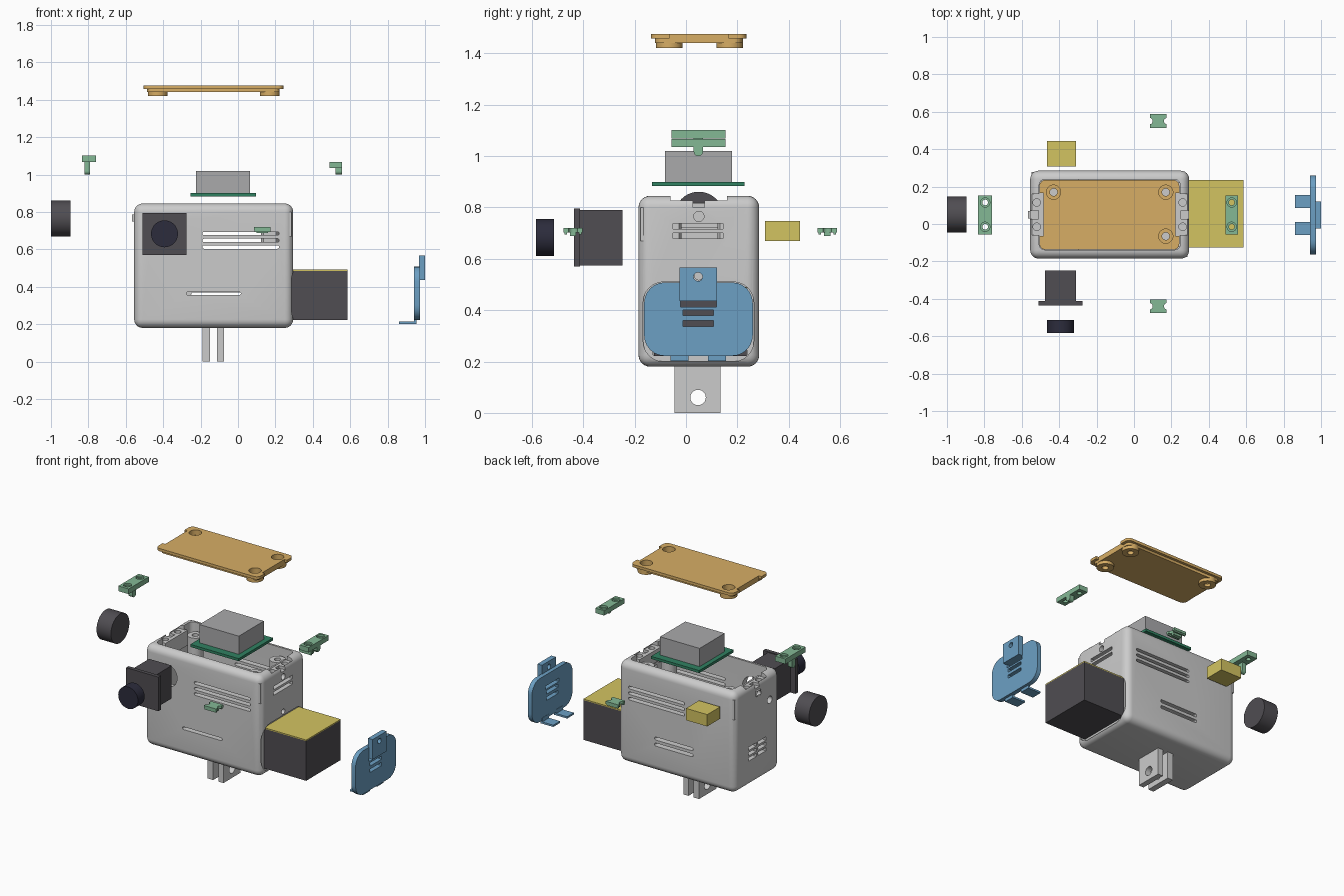
import bpy, bmesh, math
from mathutils import Matrix

if "Cube" in bpy.data.objects:
    bpy.data.objects.remove(bpy.data.objects["Cube"])

def mat(name, r, g, b):
    m = bpy.data.materials.new(name)
    m.diffuse_color = (r, g, b, 1)
    m.use_nodes = True
    m.node_tree.nodes["Principled BSDF"].inputs["Base Color"].default_value = m.diffuse_color
    return m

TAN = mat("tan", .68, .42, .13)
GREEN = mat("green", .23, .48, .30)
BLUE = mat("blue", .15, .35, .55)
DARK = mat("dark", .08, .075, .085)
NAVY = mat("navy", .025, .025, .045)
YELLOW = mat("yellow", .65, .55, .12)
PCB = mat("board", .03, .22, .12)
STEEL = mat("steel", .40, .40, .41)

def finish(bm, name, m):
    me = bpy.data.meshes.new(name)
    bm.to_mesh(me)
    bm.free()
    o = bpy.data.objects.new(name, me)
    bpy.context.collection.objects.link(o)
    if m:
        me.materials.append(m)
    return o

def box(name, x, y, z, m=None, r=0, axis=None, seg=6):
    """Box from ranges; bevel all edges, or only those along one axis."""
    bm = bmesh.new()
    bmesh.ops.create_cube(bm, size=1)
    for v in bm.verts:
        for i, (a, b) in enumerate((x, y, z)):
            v.co[i] = a if v.co[i] < 0 else b
    if r:
        es = [e for e in bm.edges if axis is None or
              abs((e.verts[0].co - e.verts[1].co).normalized()[axis]) > .9]
        bmesh.ops.bevel(bm, geom=es, offset=r, segments=seg, profile=.5, affect='EDGES')
    return finish(bm, name, m)

def cyl(name, c, r, h, axis=2, m=None, n=40):
    bm = bmesh.new()
    bmesh.ops.create_cone(bm, cap_ends=True, segments=n, radius1=r, radius2=r, depth=h)
    rot = {0: Matrix.Rotation(math.pi / 2, 4, 'Y'), 1: Matrix.Rotation(math.pi / 2, 4, 'X'),
           2: Matrix.Identity(4)}[axis]
    bmesh.ops.transform(bm, matrix=Matrix.Translation(c) @ rot, verts=bm.verts)
    return finish(bm, name, m)

def boolean(o, tools, op='DIFFERENCE'):
    for t in tools:
        mod = o.modifiers.new("b", 'BOOLEAN')
        mod.operation, mod.object, mod.solver = op, t, 'EXACT'
        bpy.context.view_layer.objects.active = o
        bpy.ops.object.modifier_apply(modifier=mod.name)
        bpy.data.objects.remove(t, do_unlink=True)
    return o

def smooth(o):
    bpy.ops.object.select_all(action='DESELECT')
    o.select_set(True)
    bpy.context.view_layer.objects.active = o
    bpy.ops.object.shade_smooth_by_angle(angle=math.radians(32))

CY = .05                      # centre line of the case in y
LUGS = [(-.43, .17), (.17, .17), (.17, -.065)]

# hollow case with inner ledges, screw posts and end seats
case = box("case", (-.555, .295), (-.185, .285), (.18, .845), None, .045)
boolean(case, [box("c", (-.507, .247), (-.138, .238), (.225, 1), None, .03, 2)])
adds = [cyl("p", (x, y, .72), .048, .16) for x, y in LUGS]
adds += [box("s", (-.53, -.483), (-.065, .165), (.72, .82)),
         box("s", (.223, .27), (-.065, .165), (.72, .82)),
         box("k", (-.568, -.53), (.03, .07), (.75, .785)),
         box("e", (.25, .287), (-.177, -.15), (.67, .80)),
         box("e", (-.547, -.51), (.25, .277), (.67, .80)),
         box("l", (-.3, .26), (-.15, -.12), (.5, .52)),
         box("l", (-.3, .26), (.22, .25), (.5, .52))]
boolean(case, adds, 'UNION')
cuts = [cyl("h", (x, y, .75), .02, .14) for x, y in LUGS]
for s, x in ((-1, -.52), (1, .26)):                 # clip seats
    cuts.append(box("g", (x - .026, x + .026), (-.06, .16), (.818, 1)))
    cuts.append(box("g", sorted((x - s * .01, x + s * .1)), (.028, .072), (.80, 1)))
    cuts.append(cyl("g", (x + s * .03, CY, .765), .02, .07, 0))
    cuts += [cyl("h", (x, y, .80), .02, .12) for y in (.115, -.015)]
# battery opening and door recess
cuts += [box("d", (.278, .4), (-.167, .264), (.2, .51), None, .08, 0),
         box("d", (.2, .4), (-.128, .238), (.226, .488)),
         cyl("d", (.27, CY, .535), .017, .12, 0)]
# vents and lens hole
for y in ((-.25, -.1), (.2, .35)):
    for z in (.685, .648, .612):
        cuts.append(box("v", (-.19, .22), y, (z - .009, z + .009), None, .0085, 1, 3))
cuts.append(box("v", (-.275, .015), (-.25, -.1), (.355, .373), None, .0085, 1, 3))
for z in (.36, .40):
    cuts.append(box("v", (-.25, .03), (.2, .35), (z - .01, z + .01), None, .0085, 1, 3))
for z in (.69, .727):
    cuts.append(box("v", (.2, .4), (-.05, .145), (z - .011, z + .011)))
for z in (.36, .395, .43):
    for y in (0, .1):
        cuts.append(box("v", (-.65, -.45), (y - .04, y + .04), (z - .011, z + .011)))
cuts += [cyl("h", (-.39, -.16, .68), .075, .15, 1), cyl("h", (-.53, -.08, .67), .024, .12, 0)]
boolean(case, cuts)
smooth(case)

# mounting tabs under the case
for i, x in enumerate(((-.19, -.15), (-.112, -.075))):
    t = box(f"mount_tab_{i}", x, (-.045, .135), (0, .19))
    smooth(boolean(t, [cyl("h", (-.13, .047, .06), .03, .3, 0)]))

# lid with stepped underside and three screw lugs
lid = box("lid", (-.505, .242), (-.137, .235), (1.457, 1.475), TAN, .03, 2)
boolean(lid, [box("u", (-.487, .223), (-.12, .218), (1.44, 1.46), TAN, .03, 2)]
        + [cyl("l", (x, y, 1.44), .052, .04, 2, TAN) for x, y in LUGS], 'UNION')
cuts = [box("n", x, (-.065, .165), (1.4, 1.5)) for x in ((-.6, -.485), (.223, .4))]
for x, y in LUGS:
    cuts += [cyl("h", (x, y, 1.45), .02, .2), cyl("h", (x, y, 1.47), .038, .06)]
smooth(boolean(lid, cuts))

# end clips that sit in the case seats
for n, x, z, sx in (("left", (-.833, -.758), (1.068, 1.102), (-.82, -.79)),
                    ("right", (.49, .555), (1.035, 1.067), (.522, .555))):
    c = box(f"{n}_clip", x, (-.057, .153), z, GREEN)
    sc = sum(sx) / 2
    boolean(c, [box("s", sx, (.03, .066), (1.018, z[0] + .01), GREEN),
                cyl("s", (sc, .048, 1.018), .018, sx[1] - sx[0], 0, GREEN)], 'UNION')
    m = sum(x) / 2
    cuts = []
    for y in (.115, -.015):
        cuts += [cyl("h", (m, y, z[1]), .015, .2), cyl("h", (m, y, z[1]), .025, .024)]
    smooth(boolean(c, cuts))

# small side clips
for n, y in (("back", .55), ("front", -.44)):
    c = box(f"{n}_small_clip", (.085, .175), (y - .037, y + .037), (.703, .72), GREEN)
    boolean(c, [box("s", (.1, .16), (y - .012, y + .012), (.688, .71), GREEN)]
            + [box("s", (.087, .173), (y + d - .005, y + d + .005), (.694, .71), GREEN)
               for d in (-.029, .029)], 'UNION')
    smooth(boolean(c, [cyl("h", (x, y, .7), .017, .1) for x in (.083, .177)]))

# battery door with latch tongue, bottom tabs and vents
door = box("battery_door", (.942, .972), (-.163, .26), (.222, .508), BLUE, .08, 0)
boolean(door, [box("t", (.967, 1), (-.025, .12), (.435, .567), BLUE),
               box("t", (.86, .955), (-.06, .01), (.202, .214), BLUE),
               box("t", (.86, .955), (.085, .155), (.202, .214), BLUE),
               box("t", (.94, .955), (-.06, .01), (.203, .24), BLUE),
               box("t", (.94, .955), (.085, .155), (.203, .24), BLUE)], 'UNION')
cuts = [cyl("h", (.98, .047, .53), .017, .2, 0)]
for z, w in ((.424, .07), (.39, .06), (.348, .06)):
    cuts.append(box("v", (.9, .99), (.048 - w, .048 + w), (z - .011, z + .011)))
smooth(boolean(door, cuts))

# battery
box("battery", (.25, .585), (-.125, .235), (.222, .484), DARK)
box("battery_label", (.25, .585), (-.125, .235), (.484, .491), YELLOW)

# camera module and its lens
box("camera_flange", (-.51, -.275), (-.437, -.412), (.57, .795), DARK)
box("camera_body", (-.475, -.31), (-.412, -.248), (.573, .79), DARK)
smooth(cyl("lens", (-.393, -.549, .683), .072, .07, 1, NAVY))

# side knob
smooth(cyl("side_knob", (-.9475, CY, .765), .096, .105, 0, DARK))

# sensor block, circuit board and its component
box("sensor_block", (-.465, -.31), (.308, .443), (.67, .748), YELLOW)
box("circuit_board", (-.255, .097), (-.132, .227), (.883, .9), PCB)
box("board_component", (-.225, .063), (-.082, .18), (.9, 1.02), STEEL)
